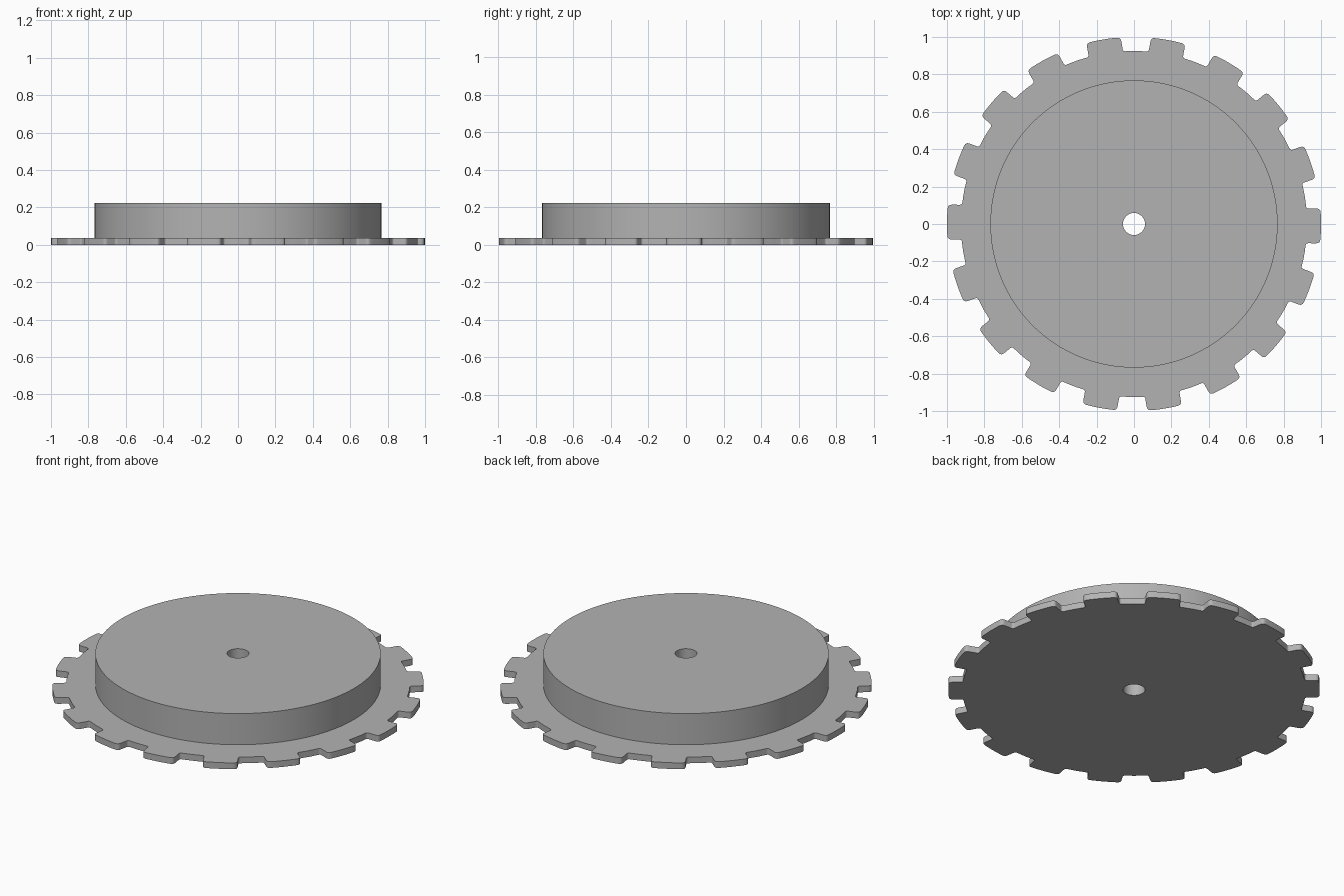
import bpy
import bmesh
from math import sin, cos, asin, radians, tau
from mathutils import Vector, Matrix

TEETH = 18
TIP_R, ROOT_R, BOSS_R, BORE_R = 1.0, 0.925, 0.768, 0.059
TOOTH_HALF = 0.093
FLANGE_TOP, BOSS_TOP = 0.037, 0.222

cube = bpy.data.objects.get("Cube")
if cube:
    bpy.data.objects.remove(cube, do_unlink=True)

metal = bpy.data.materials.new("plain_grey")
metal.use_nodes = True
grey = (0.45, 0.45, 0.45, 1)
metal.diffuse_color = grey
metal.node_tree.nodes["Principled BSDF"].inputs["Base Color"].default_value = grey


def polar(radius, angle):
    return Vector((radius * cos(angle), radius * sin(angle), 0))


def circle(radius, count):
    return [polar(radius, tau * i / count) for i in range(count)]


def rounded(corners, steps=4):
    """Replace each (point, size) corner by a small curve."""
    out = []
    for i, (p, size) in enumerate(corners):
        if not size:
            out.append(p)
            continue
        before = corners[i - 1][0]
        after = corners[(i + 1) % len(corners)][0]
        a = p + (before - p).normalized() * size
        b = p + (after - p).normalized() * size
        for k in range(steps + 1):
            t = k / steps
            out.append(a * (1 - t) ** 2 + p * 2 * t * (1 - t) + b * t * t)
    return out


def toothed_outline():
    tip, root = asin(TOOTH_HALF / TIP_R), asin(TOOTH_HALF / ROOT_R)
    pitch = tau / TEETH
    corners = []
    for i in range(TEETH):
        mid = i * pitch - radians(0.6)
        corners.append((polar(ROOT_R, mid - root), 0.012))
        corners.append((polar(TIP_R, mid - tip), 0.02))
        for f in (-0.6, -0.3, 0, 0.3, 0.6):
            corners.append((polar(TIP_R, mid + f * tip), 0))
        corners.append((polar(TIP_R, mid + tip), 0.02))
        corners.append((polar(ROOT_R, mid + root), 0.012))
        # curved floor of the notch
        for f in (-0.02, 0, 0.02):
            corners.append((polar(ROOT_R, mid + pitch / 2 + f), 0))
    return rounded(corners)


def plate(name, outlines, bottom, top):
    """Extrude an outline with a hole into a solid."""
    bm = bmesh.new()
    edges = []
    for points in outlines:
        verts = [bm.verts.new((p.x, p.y, bottom)) for p in points]
        edges += [bm.edges.new((v, verts[i - 1])) for i, v in enumerate(verts)]
    bmesh.ops.triangle_fill(bm, edges=edges, use_beauty=True, normal=(0, 0, 1))
    res = bmesh.ops.extrude_face_region(bm, geom=bm.faces[:], use_keep_orig=True)
    moved = [g for g in res["geom"] if isinstance(g, bmesh.types.BMVert)]
    bmesh.ops.translate(bm, verts=moved, vec=(0, 0, top - bottom))
    bmesh.ops.recalc_face_normals(bm, faces=bm.faces[:])
    mesh = bpy.data.meshes.new(name)
    bm.to_mesh(mesh)
    bm.free()
    mesh.materials.append(metal)
    obj = bpy.data.objects.new(name, mesh)
    bpy.context.collection.objects.link(obj)
    bpy.ops.object.select_all(action="DESELECT")
    obj.select_set(True)
    bpy.context.view_layer.objects.active = obj
    bpy.ops.object.shade_smooth_by_angle(angle=radians(30))
    return obj


# Notched flange and raised round boss, both bored through
plate("notched_flange", [toothed_outline(), circle(BORE_R, 48)], 0, FLANGE_TOP)
plate("round_boss", [circle(BOSS_R, 128), circle(BORE_R, 48)], FLANGE_TOP, BOSS_TOP)
